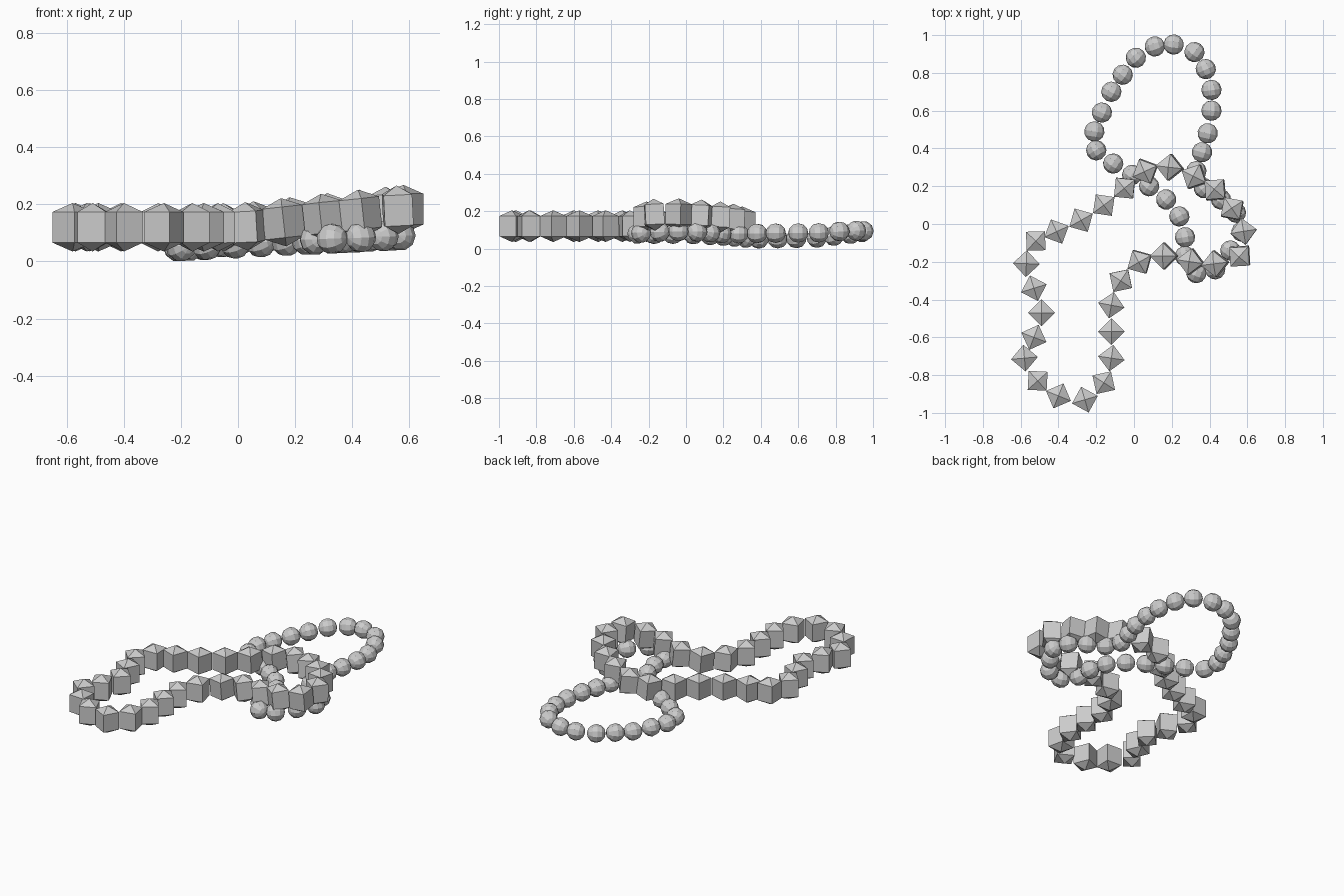
import bpy, bmesh, math
from mathutils import Matrix, Vector

if "Cube" in bpy.data.objects:
    bpy.data.objects.remove(bpy.data.objects["Cube"])

# bead centres around each closed strand, in hundredths (x, y)
ROUND = [(21, 95), (32, 91), (38, 82), (41, 71), (41, 60), (39, 48), (36, 38), (33, 28),
         (37, 19), (46, 13), (54, 6), (57, -4), (51, -14), (43, -24), (33, -26),
         (27, -17), (27, -7), (24, 4), (17, 13), (8, 20), (-1, 26), (-11, 32),
         (-20, 39), (-21, 49), (-17, 59), (-12, 70), (-6, 79), (1, 88), (11, 94)]
FACET = [(19, 30), (32, 25), (43, 18), (52, 8), (58, -4), (56, -17), (43, -21), (30, -20),
         (16, -17), (3, -20), (-7, -30), (-12, -43), (-12, -57), (-12, -71), (-16, -84),
         (-26, -93), (-40, -91), (-51, -83), (-58, -71), (-53, -60), (-49, -47),
         (-53, -34), (-57, -21), (-52, -9), (-41, -4), (-28, 2), (-16, 10), (-5, 19), (6, 28)]


def round_z(x, y):
    return 0.053 + 0.05 * max(0, x + 0.2) + 0.08 * max(0, y - 0.7)


def facet_z(x, y):
    return 0.12 + 0.11 * max(0, x)


def path(points, height):
    return [Vector((x / 100, y / 100, height(x / 100, y / 100))) for x, y in points]


def add_round_bead(bm, mat):
    # poles lie along the strand
    turn = Matrix.Rotation(math.pi / 2, 4, 'Y')
    bmesh.ops.create_uvsphere(bm, u_segments=10, v_segments=6, radius=0.054, matrix=mat @ turn)


def add_facet_bead(bm, mat):
    # square band with a pyramid above and below
    rings = []
    for z in (-0.054, 0.054):
        rings.append([bm.verts.new(mat @ Vector((0.071 * math.cos(i * math.pi / 2),
                                                0.071 * math.sin(i * math.pi / 2), z)))
                      for i in range(4)])
    low, high = rings
    bottom = bm.verts.new(mat @ Vector((0, 0, -0.085)))
    top = bm.verts.new(mat @ Vector((0, 0, 0.085)))
    for i in range(4):
        j = (i + 1) % 4
        bm.faces.new((low[i], low[j], high[j], high[i]))
        bm.faces.new((high[i], high[j], top))
        bm.faces.new((low[j], low[i], bottom))


def strand(name, pts, add_bead):
    bm = bmesh.new()
    n = len(pts)
    for i, p in enumerate(pts):
        # each bead faces along the strand and leans with its slope
        t = (pts[(i + 1) % n] - pts[i - 1]).normalized()
        side = Vector((0, 0, 1)).cross(t).normalized()
        up = t.cross(side)
        mat = Matrix((t, side, up)).transposed().to_4x4()
        mat.translation = p
        add_bead(bm, mat)
    mesh = bpy.data.meshes.new(name)
    bm.to_mesh(mesh)
    bm.free()
    bpy.context.collection.objects.link(bpy.data.objects.new(name, mesh))


# lower strand of round beads, upper strand of faceted beads
strand("round_bead_strand", path(ROUND, round_z), add_round_bead)
strand("faceted_bead_strand", path(FACET, facet_z), add_facet_bead)
